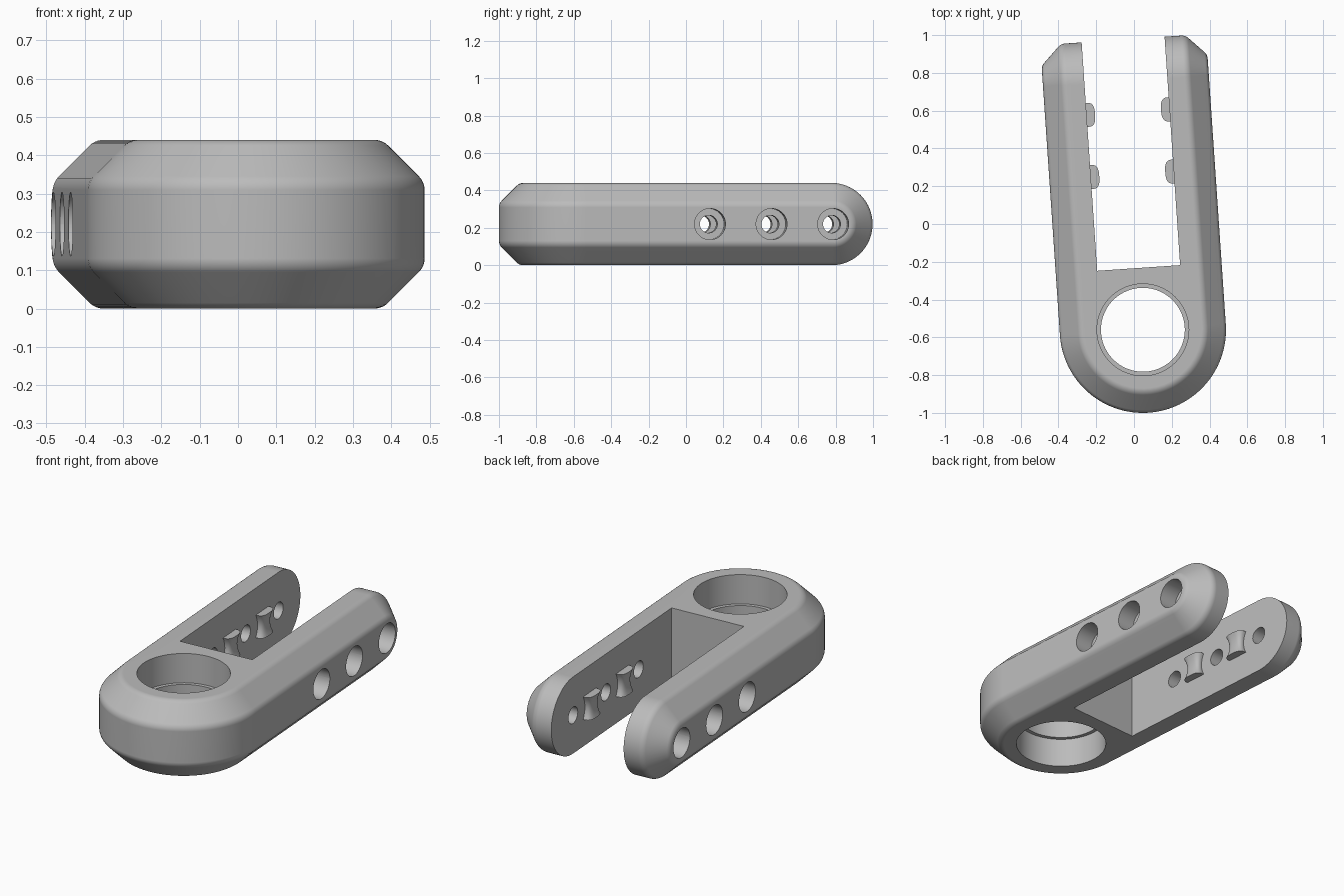
import bpy, bmesh
from math import pi, sin, cos, radians, tan
from mathutils import Matrix, Vector

cube = bpy.data.objects.get("Cube")
if cube:
    bpy.data.objects.remove(cube, do_unlink=True)

# Main dimensions; local x runs across the fork, local y along its arms
HALF_WIDTH, HALF_HEIGHT, CHAMFER, FILLET = 0.44, 0.22, 0.11, 0.05
TIP = 1.32            # centre of the rounded arm tips
SLOT_HALF, SLOT_START = 0.22, 0.328
HOLES = (0.66, 0.99, 1.32)
PLACE = Matrix.Translation((0.047, -0.56, HALF_HEIGHT)) @ Matrix.Rotation(radians(3.9), 4, 'Z')

grey = bpy.data.materials.new("plain_grey")
grey.use_nodes = True
grey.diffuse_color = (0.5, 0.5, 0.5, 1)
bsdf = next(n for n in grey.node_tree.nodes if n.type == 'BSDF_PRINCIPLED')
bsdf.inputs["Base Color"].default_value = grey.diffuse_color
bsdf.inputs["Roughness"].default_value = 0.6


def make_object(name, bm):
    bmesh.ops.recalc_face_normals(bm, faces=bm.faces)
    mesh = bpy.data.meshes.new(name)
    bm.to_mesh(mesh)
    bm.free()
    mesh.materials.append(grey)
    obj = bpy.data.objects.new(name, mesh)
    obj.matrix_world = PLACE
    bpy.context.collection.objects.link(obj)
    return obj


def cylinder(bm, centre, radius, depth, axis='Z', segments=64):
    turn = Matrix.Rotation(pi / 2, 4, 'Y') if axis == 'X' else Matrix()
    bmesh.ops.create_cone(bm, cap_ends=True, segments=segments, radius1=radius,
                          radius2=radius, depth=depth, matrix=Matrix.Translation(centre) @ turn)


def cut(target, bm):
    cutter = make_object("cutter", bm)
    cutter.hide_render = True
    mod = target.modifiers.new("cut", 'BOOLEAN')
    mod.operation, mod.solver, mod.object = 'DIFFERENCE', 'EXACT', cutter
    bpy.context.view_layer.objects.active = target
    bpy.ops.object.modifier_apply(modifier=mod.name)
    bpy.data.objects.remove(cutter, do_unlink=True)


def smooth(obj, angle):
    bpy.ops.object.select_all(action='DESELECT')
    obj.select_set(True)
    bpy.context.view_layer.objects.active = obj
    bpy.ops.object.shade_smooth_by_angle(angle=radians(angle))


# Chamfer section with softened corners: (half width, half height) pairs
back = FILLET * tan(pi / 8)
section = []
for i in range(6):
    a = pi / 2 - i / 5 * pi / 4
    section.append((HALF_WIDTH - CHAMFER - back + FILLET * cos(a),
                    HALF_HEIGHT - FILLET + FILLET * sin(a)))
for i in range(6):
    a = pi / 4 - i / 5 * pi / 4
    section.append((HALF_WIDTH - FILLET + FILLET * cos(a),
                    HALF_HEIGHT - CHAMFER - back + FILLET * sin(a)))

# Fork body: hull of the turned front end and the turned arm tips
bm = bmesh.new()
for across, high in section:
    for side in (-1, 1):
        for i in range(65):
            a = pi + pi * i / 64
            bm.verts.new((across * cos(a), across * sin(a), side * high))
        for i in range(49):
            a = -pi / 2 + pi * i / 48
            bm.verts.new((side * across, TIP + high * cos(a), high * sin(a)))
hull = bmesh.ops.convex_hull(bm, input=bm.verts)
loose = {g for g in hull["geom_interior"] + hull["geom_unused"] if isinstance(g, bmesh.types.BMVert)}
bmesh.ops.delete(bm, geom=list(loose), context='VERTS')
bmesh.ops.dissolve_limit(bm, angle_limit=0.004, verts=bm.verts, edges=bm.edges)
body = make_object("fork_body", bm)

# Slot between the arms
bm = bmesh.new()
length = 2.0
bmesh.ops.create_cube(bm, size=1, matrix=Matrix.Translation((0, SLOT_START + length / 2, 0))
                      @ Matrix.Diagonal((SLOT_HALF * 2, length, 1, 1)))
cut(body, bm)

# Round eye with an inner lip halfway down
bm = bmesh.new()
cylinder(bm, (0, 0, 0), 0.222, 1, segments=96)
cut(body, bm)
for side in (-1, 1):
    bm = bmesh.new()
    cylinder(bm, (0, 0, side * (0.052 + 0.25)), 0.243, 0.5, segments=96)
    cut(body, bm)

# Cross holes, counterbored on the outer faces
bm = bmesh.new()
for y in HOLES:
    cylinder(bm, (0, y, 0), 0.047, 2, 'X', 40)
cut(body, bm)
for side in (-1, 1):
    bm = bmesh.new()
    for y in HOLES:
        cylinder(bm, (side * (0.33 + 0.25), y, 0), 0.083, 0.5, 'X', 48)
    cut(body, bm)
smooth(body, 20)
weighted = body.modifiers.new("even_shading", 'WEIGHTED_NORMAL')
weighted.keep_sharp = True

# Waisted grip bumps on the inner faces, midway between the holes
for side, label in ((-1, "right"), (1, "left")):
    for number, y in enumerate((0.825, 1.155), 1):
        bm = bmesh.new()
        rings = []
        for k in range(9):
            t = k / 4 - 1
            scale = 0.72 + 0.28 * t * t
            ring = []
            for i in range(32):
                a = 2 * pi * i / 32
                c, s = cos(a), sin(a)
                r = scale / (abs(c) ** 3 + abs(s) ** 3) ** (1 / 3)
                ring.append(bm.verts.new((side * SLOT_HALF + 0.045 * r * c,
                                          y + 0.064 * r * s, 0.065 * t)))
            rings.append(ring)
        for low, up in zip(rings, rings[1:]):
            for i in range(32):
                j = (i + 1) % 32
                bm.faces.new((low[i], low[j], up[j], up[i]))
        bm.faces.new(rings[0])
        bm.faces.new(rings[-1])
        smooth(make_object(f"{label}_grip_bump_{number}", bm), 40)
